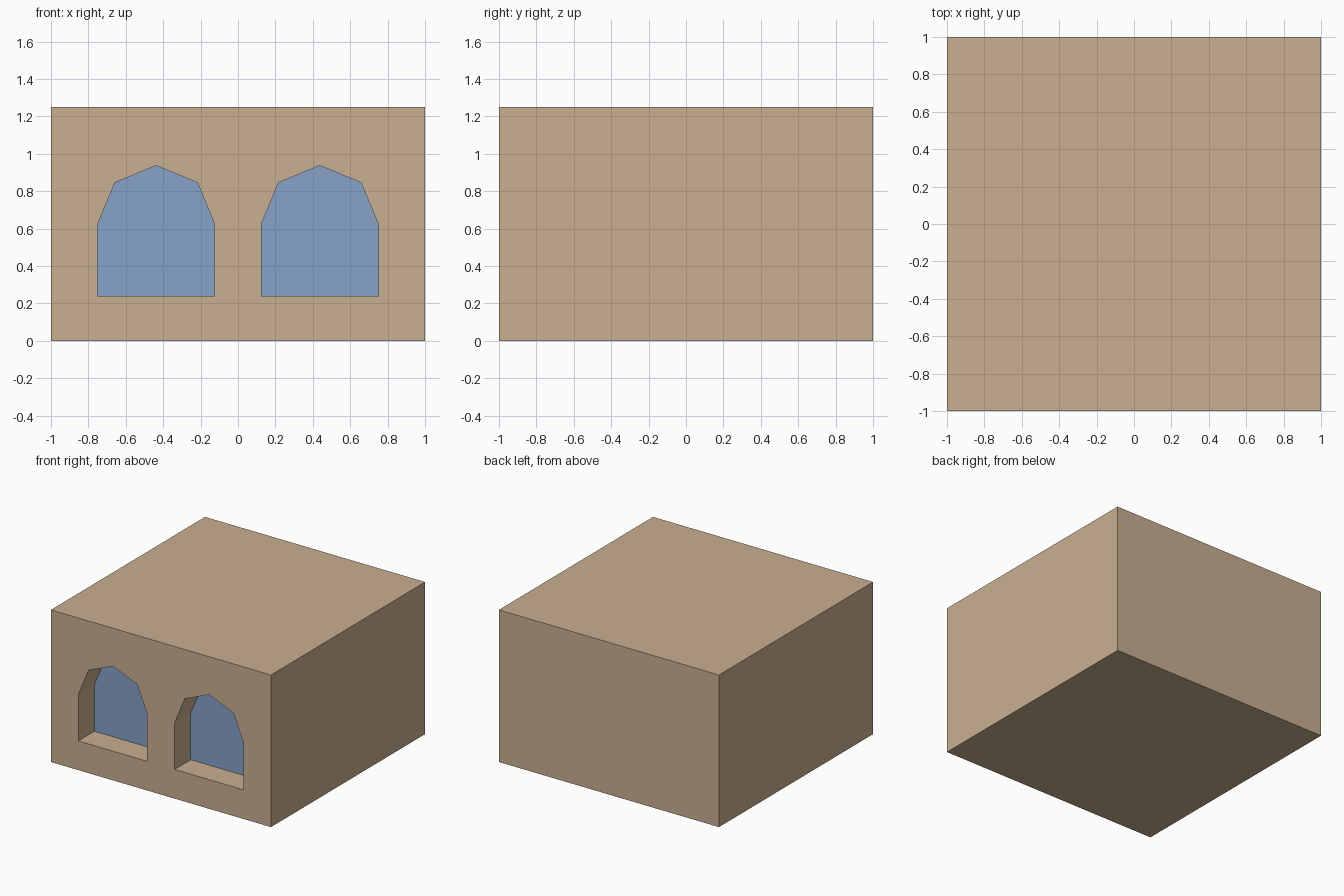
import bpy, bmesh, math

if "Cube" in bpy.data.objects:
    bpy.data.objects.remove(bpy.data.objects["Cube"])

W, H, DEPTH = 2.0, 1.25, 0.208          # block width, height, window recess
SILL, SPRING, RADIUS, OFFSET = 0.24, 0.625, 0.3125, 0.4375


def material(name, rgb):
    m = bpy.data.materials.new(name)
    m.diffuse_color = (*rgb, 1.0)
    m.use_nodes = True
    m.node_tree.nodes["Principled BSDF"].inputs["Base Color"].default_value = m.diffuse_color
    return m


sand = material("sand_wall", (0.584, 0.429, 0.283))
glass = material("blue_glass", (0.238, 0.361, 0.584))


def add_object(name, bm):
    bmesh.ops.recalc_face_normals(bm, faces=bm.faces)
    mesh = bpy.data.meshes.new(name)
    bm.to_mesh(mesh)
    bm.free()
    mesh.materials.append(sand)
    ob = bpy.data.objects.new(name, mesh)
    bpy.context.collection.objects.link(ob)
    return ob


# Solid block
bm = bmesh.new()
bmesh.ops.create_cube(bm, size=1)
for v in bm.verts:
    v.co = (v.co.x * W, v.co.y * W, (v.co.z + 0.5) * H)
block = add_object("building_block", bm)

# Arched window cutters: four-sided arch over a straight sill, extruded inward
bm = bmesh.new()
for cx in (-OFFSET, OFFSET):
    outline = [(cx - RADIUS, SILL), (cx + RADIUS, SILL)]
    outline += [(cx + RADIUS * math.cos(a), SPRING + RADIUS * math.sin(a))
                for a in (i * math.pi / 4 for i in range(5))]
    face = bm.faces.new([bm.verts.new((x, -1.2, z)) for x, z in outline])
    new = bmesh.ops.extrude_face_region(bm, geom=[face])["geom"]
    bmesh.ops.translate(bm, vec=(0, 0.2 + DEPTH, 0),
                        verts=[g for g in new if isinstance(g, bmesh.types.BMVert)])
cutter = add_object("window_cutter", bm)
cutter.hide_render = True

# Carve the window recesses
mod = block.modifiers.new("windows", "BOOLEAN")
mod.operation, mod.solver, mod.object = "DIFFERENCE", "EXACT", cutter
bpy.context.view_layer.objects.active = block
bpy.ops.object.modifier_apply(modifier=mod.name)
bpy.data.objects.remove(cutter)

# Glass: front-facing faces set back inside the recesses
block.data.materials.clear()
block.data.materials.append(sand)
block.data.materials.append(glass)
for p in block.data.polygons:
    p.material_index = int(p.normal.y < -0.9 and p.center.y > -0.95)
